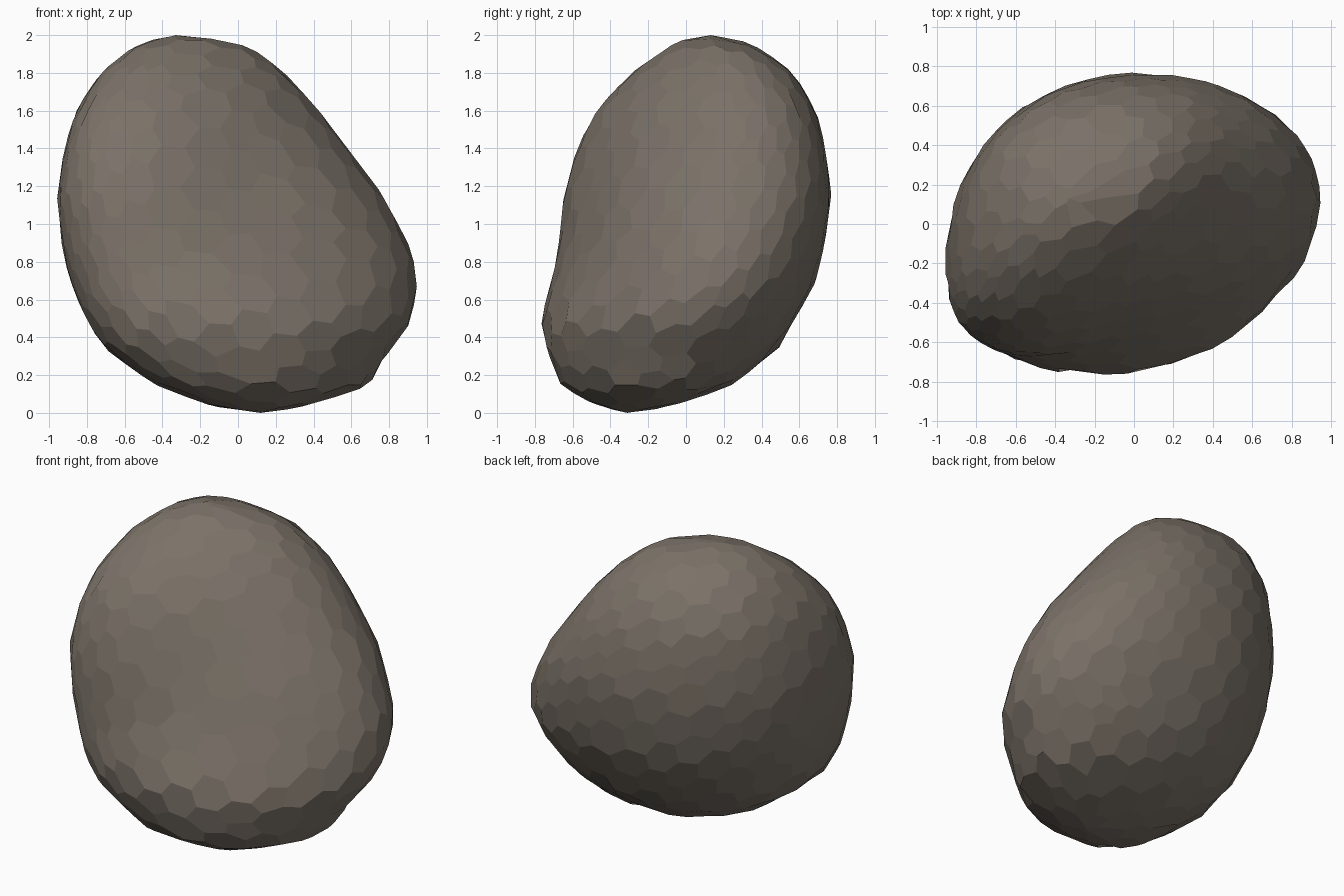
import bpy
import bmesh
import math
import random
from mathutils import Vector

random.seed(4)
FACETS = 330

# Remove the default cube only
default_cube = bpy.data.objects.get("Cube")
if default_cube:
    bpy.data.objects.remove(default_cube, do_unlink=True)

# Level rings of the boulder: height, the four extents
# (left x, right x, front y, back y), then where each extreme sits
# (y of left, y of right, x of front, x of back)
RINGS = [
    (0, .12, .12, -.31, -.31, -.31, -.31, .12, .12),
    (.03, -.12, .35, -.46, -.08, -.29, -.2, .1, .12),
    (.14, -.43, .69, -.66, .24, -.28, -.07, .05, .1),
    (.34, -.71, .81, -.74, .49, -.27, -.02, -.05, .1),
    (.5, -.81, .93, -.77, .58, -.25, .04, -.12, .1),
    (.7, -.89, .95, -.71, .69, -.22, .13, -.28, .1),
    (.86, -.93, .92, -.68, .73, -.2, .16, -.43, .08),
    (1.15, -.96, .77, -.65, .77, -.18, .2, -.5, .03),
    (1.4, -.92, .58, -.58, .74, -.14, .24, -.52, -.05),
    (1.6, -.86, .43, -.48, .69, -.07, .27, -.5, -.12),
    (1.8, -.73, .25, -.29, .57, .02, .25, -.44, -.2),
    (1.92, -.58, .09, -.12, .41, .08, .2, -.37, -.25),
    (1.97, -.48, -.03, -.04, .3, .11, .15, -.33, -.28),
    (2, -.33, -.33, .13, .13, .13, .13, -.33, -.33),
]

# Roundness of each quarter of a ring at the foot and at the crown,
# keyed by (is right, is back)
ROUNDNESS = {
    (True, False): (1.86, 1.64),   # long slanted face
    (False, False): (2.8, 2.6),    # blunt front corner
    (False, True): (2.08, 2.08),   # domed back
    (True, True): (2.0, 2.5),
}

# Shallow hollow worn into the slanted face
HOLLOW_CENTRE = Vector((.05, -.48, 1.2))
HOLLOW_PUSH = Vector((-.02, .04, -.015))
HOLLOW_RADIUS = .35


def ring_at(height):
    """Interpolate the ring values at a height."""
    for low, high in zip(RINGS, RINGS[1:]):
        if height <= high[0]:
            t = (height - low[0]) / (high[0] - low[0])
            return [a + (b - a) * t for a, b in zip(low, high)]
    return list(RINGS[-1])


def boulder_point(direction):
    """Map a direction on the unit sphere to the boulder's surface."""
    height = min(max(1 + direction.z * 1.004, 0), 2)
    _, left, right, front, back, left_y, right_y, front_x, back_x = ring_at(height)
    angle = math.atan2(direction.y, direction.x)
    c, s = math.cos(angle), math.sin(angle)
    is_right, is_back = c >= 0, s >= 0
    foot, crown = ROUNDNESS[is_right, is_back]
    power = 2 / (foot + (crown - foot) * height / 2)
    side_x, side_y = (right, right_y) if is_right else (left, left_y)
    end_x, end_y = (back_x, back) if is_back else (front_x, front)
    point = Vector((end_x + (side_x - end_x) * abs(c) ** power,
                    side_y + (end_y - side_y) * abs(s) ** power,
                    height))
    distance = (point - HOLLOW_CENTRE).length / HOLLOW_RADIUS
    return point + HOLLOW_PUSH * math.exp(-distance ** 2)


def scattered_sphere(count):
    """Triangulated sphere with evenly scattered, irregular points."""
    bm = bmesh.new()
    golden = math.pi * (3 - math.sqrt(5))
    for i in range(count):
        z = 1 - (2 * i + 1) / count
        r = math.sqrt(1 - z * z)
        p = Vector((r * math.cos(golden * i), r * math.sin(golden * i), z))
        p += Vector([random.uniform(-.045, .045) for _ in range(3)])
        bm.verts.new(p.normalized())
    bmesh.ops.convex_hull(bm, input=bm.verts[:])
    bm.verts.index_update()
    bm.faces.index_update()
    return bm


def chipped_cells(sphere):
    """Turn each scattered point into one polygonal facet of the boulder."""
    bm = bmesh.new()
    centres = [f.calc_center_median().normalized() for f in sphere.faces]
    corners = [bm.verts.new(boulder_point(c)) for c in centres]
    for v in sphere.verts:
        across = v.co.orthogonal().normalized()
        along = v.co.cross(across)
        around = sorted(
            (f.index for f in v.link_faces),
            key=lambda i: math.atan2(centres[i].dot(along), centres[i].dot(across)))
        if len(around) > 2:
            bm.faces.new([corners[i] for i in around])
    return bm


# Stone colour
stone = bpy.data.materials.new("warm_grey_stone")
stone.use_nodes = True
colour = (.2, .17, .14, 1)
stone.diffuse_color = colour
shader = next(n for n in stone.node_tree.nodes if n.type == "BSDF_PRINCIPLED")
shader.inputs["Base Color"].default_value = colour
shader.inputs["Roughness"].default_value = .9

# Boulder
sphere = scattered_sphere(FACETS)
cells = chipped_cells(sphere)
bmesh.ops.recalc_face_normals(cells, faces=cells.faces[:])
mesh = bpy.data.meshes.new("boulder")
cells.to_mesh(mesh)
cells.free()
sphere.free()
mesh.materials.append(stone)
boulder = bpy.data.objects.new("boulder", mesh)
bpy.context.scene.collection.objects.link(boulder)
